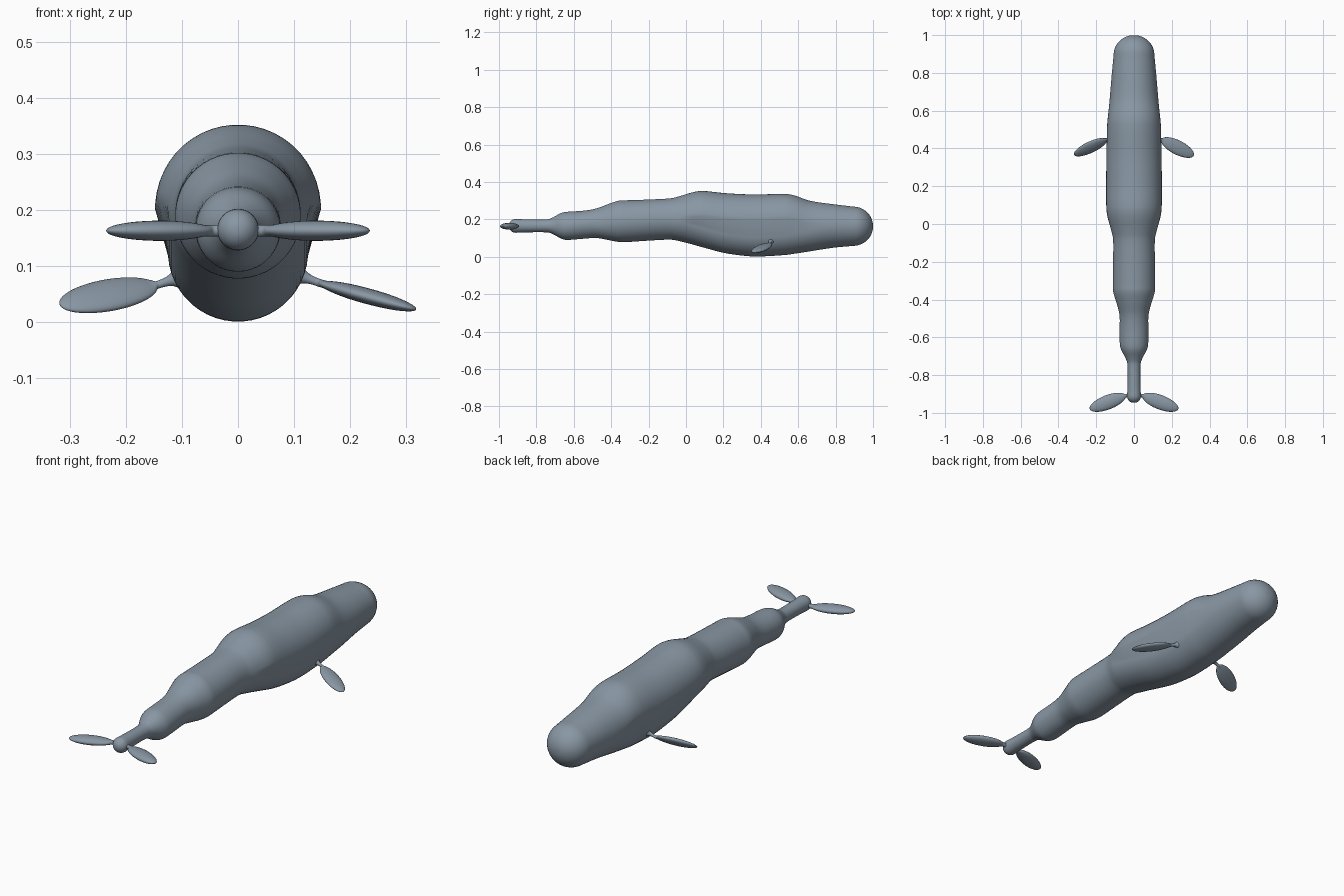
import bpy
import bmesh
from math import sin, cos, pi, sqrt
from mathutils import Vector

cube = bpy.data.objects.get("Cube")
if cube:
    bpy.data.objects.remove(cube, do_unlink=True)

# Single slate skin colour
skin = bpy.data.materials.new("slate_grey_skin")
SLATE = (0.25, 0.31, 0.37, 1)
skin.diffuse_color = SLATE
skin.use_nodes = True
skin.node_tree.nodes["Principled BSDF"].inputs["Base Color"].default_value = SLATE


def loft(name, rings):
    """Skin a list of equal rings, closing both ends."""
    bm = bmesh.new()
    loops = [[bm.verts.new(p) for p in ring] for ring in rings]
    n = len(loops[0])
    for a, b in zip(loops, loops[1:]):
        for i in range(n):
            j = (i + 1) % n
            bm.faces.new((a[i], a[j], b[j], b[i]))
    bm.faces.new(loops[0])
    bm.faces.new(loops[-1])
    bmesh.ops.recalc_face_normals(bm, faces=bm.faces)
    mesh = bpy.data.meshes.new(name)
    bm.to_mesh(mesh)
    bm.free()
    mesh.materials.append(skin)
    mesh.shade_smooth()
    obj = bpy.data.objects.new(name, mesh)
    bpy.context.collection.objects.link(obj)
    return obj


def section(y, width, top, bottom, count=48):
    """Hull of a wide upper circle and a narrower lower circle."""
    low = min(width, 0.125)
    up_z = max(top - width, bottom + low)
    ring = []
    for i in range(count):
        a = 2 * pi * (i + 0.5) / count
        if sin(a) > 0:
            ring.append((width * cos(a), y, up_z + (top - up_z) * sin(a)))
        else:
            ring.append((low * cos(a), y, bottom + low + low * sin(a)))
    return ring


# Body stations from tail to head: y, half width, top, bottom
STATIONS = [
    (-0.91, 0.037, 0.202, 0.128), (-0.86, 0.034, 0.2, 0.13),
    (-0.74, 0.035, 0.2, 0.13), (-0.71, 0.045, 0.211, 0.12),
    (-0.67, 0.066, 0.233, 0.098), (-0.64, 0.075, 0.24, 0.09),
    (-0.55, 0.076, 0.246, 0.096), (-0.48, 0.077, 0.258, 0.1),
    (-0.42, 0.092, 0.28, 0.09), (-0.36, 0.11, 0.3, 0.079),
    (-0.32, 0.112, 0.302, 0.078), (-0.2, 0.111, 0.306, 0.086),
    (-0.08, 0.111, 0.313, 0.091), (-0.03, 0.122, 0.325, 0.082),
    (0.04, 0.141, 0.346, 0.064), (0.09, 0.147, 0.352, 0.05),
    (0.2, 0.148, 0.341, 0.021), (0.3, 0.147, 0.335, 0.006),
    (0.38, 0.146, 0.333, 0.001), (0.53, 0.142, 0.336, 0.009),
    (0.58, 0.137, 0.328, 0.016), (0.66, 0.129, 0.3, 0.028),
    (0.78, 0.119, 0.282, 0.047), (0.895, 0.108, 0.268, 0.058),
]


def slope(i):
    a, b = STATIONS[max(i - 1, 0)], STATIONS[min(i + 1, len(STATIONS) - 1)]
    return [(q - p) / (b[0] - a[0]) for p, q in zip(a, b)]


# Body: smooth interpolation between stations, with round end caps
rings = []
STEPS = 4
for k in range(1, 9):
    a = pi / 2 * k / 8
    r = 0.037 * sin(a)
    if k < 8:
        rings.append(section(-0.91 - 0.037 * cos(a), r, 0.165 + r, 0.165 - r))
for i in range(len(STATIONS) - 1):
    p, q, m, n = STATIONS[i], STATIONS[i + 1], slope(i), slope(i + 1)
    span = q[0] - p[0]
    for s in range(STEPS):
        t = s / STEPS
        u = 1 - t
        row = [(1 + 2 * t) * u * u * a + t * u * u * span * da
               + t * t * (3 - 2 * t) * b - t * t * u * span * db
               for a, b, da, db in zip(p, q, m, n)]
        rings.append(section(*row))
for k in range(12):
    a = pi / 2 * k / 12
    r = 0.105 * cos(a)
    rings.append(section(0.895 + 0.105 * sin(a), r * 1.03, 0.163 + r, 0.163 - r))
loft("body", rings)


def fin(name, root, base, tip, chord_hint, chord, thick, neck):
    """Flattened ellipsoid blade on a thin neck that flares into the body."""
    root, base, tip = Vector(root), Vector(base), Vector(tip)
    axis = (tip - base).normalized()
    across = Vector(chord_hint)
    across = (across - axis * across.dot(axis)).normalized()
    normal = axis.cross(across)
    blade = []
    for k in range(8):
        t = k / 8
        flare = neck * (1 + 2 * (1 - t) ** 3)
        blade.append((root.lerp(base, t), flare, flare))
    for k in range(25):
        c = -cos(pi * k / 24)
        w = sqrt(max(0, 1 - c * c))
        low = neck if c < 0 else 0.0004
        blade.append((base.lerp(tip, (c + 1) / 2),
                      max(chord * w, low), max(thick * w, low)))
    loft(name, [[p + across * (w * cos(a)) + normal * (h * sin(a))
                 for a in (2 * pi * i / 24 for i in range(24))]
                for p, w, h in blade])


# Pectoral fins, each rolled differently
fin("left_flipper", (0.105, 0.45, 0.085), (0.145, 0.448, 0.07),
    (0.316, 0.362, 0.023), (0, 1, 0.05), 0.038, 0.014, 0.007)
fin("right_flipper", (-0.105, 0.45, 0.08), (-0.145, 0.448, 0.066),
    (-0.317, 0.365, 0.03), (0, 0.75, 0.65), 0.038, 0.014, 0.007)

# Tail flukes
for side, name in ((1, "left_fluke"), (-1, "right_fluke")):
    fin(name, (0.01 * side, -0.912, 0.163), (0.045 * side, -0.908, 0.163),
        (0.234 * side, -0.98, 0.163), (0, 1, 0), 0.038, 0.018, 0.01)
